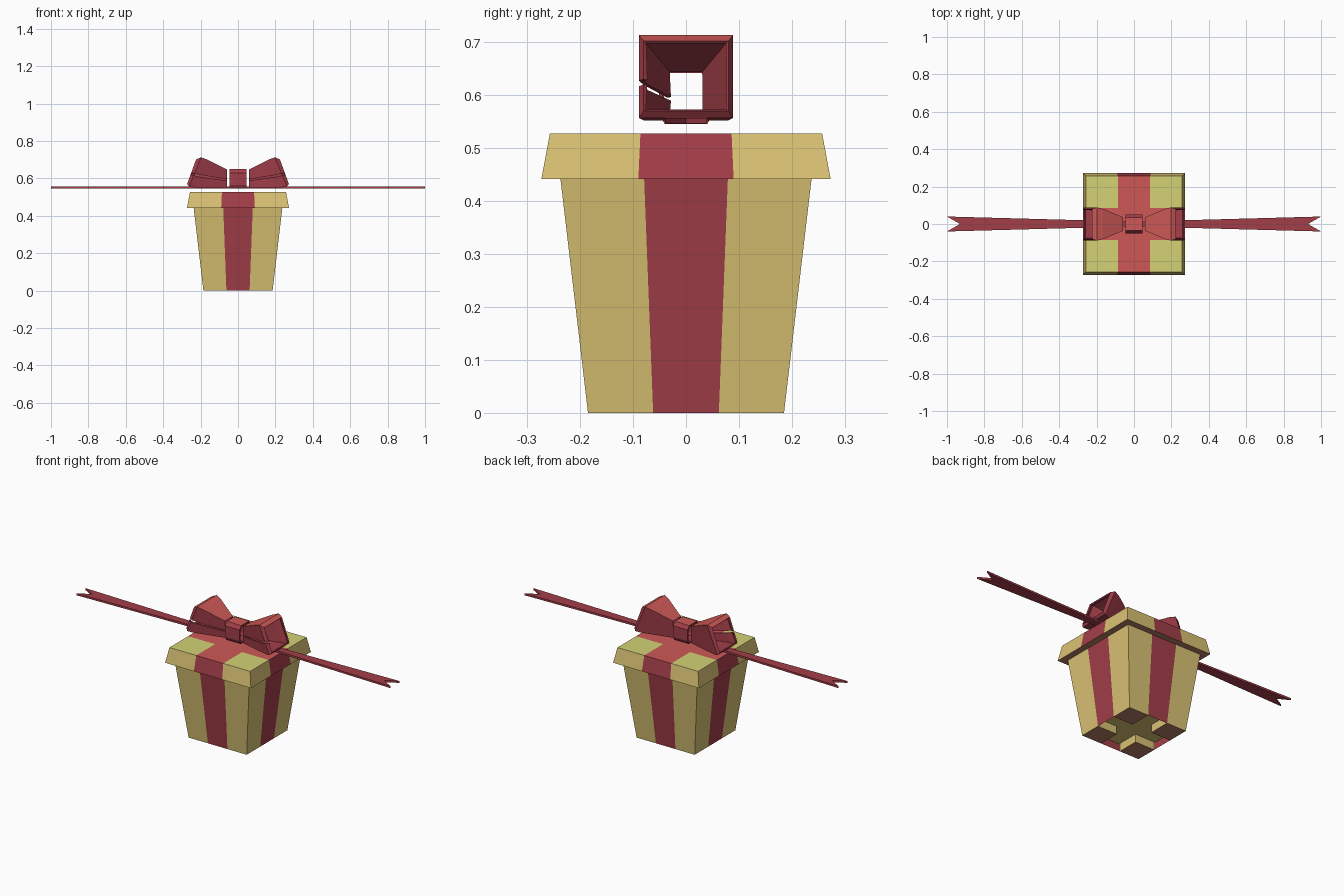
import bpy, bmesh
from mathutils import Vector

if "Cube" in bpy.data.objects:
    bpy.data.objects.remove(bpy.data.objects["Cube"])


def material(name, rgb):
    lin = [((c / 255 + 0.055) / 1.055) ** 2.4 for c in rgb]
    m = bpy.data.materials.new(name)
    m.diffuse_color = (*lin, 1)
    m.use_nodes = True
    m.node_tree.nodes["Principled BSDF"].inputs["Base Color"].default_value = m.diffuse_color
    return m


GOLD = material("gold paper", (218, 194, 116))
LIME = material("yellow green paper", (212, 210, 118))
CRIMSON = material("crimson ribbon", (163, 62, 73))
ROSE = material("light red ribbon", (205, 88, 86))
BROWN = material("brown underside", (180, 126, 98))


def quad(bm, pts, out, mat):
    """Add a face that points along out."""
    f = bm.faces.new([bm.verts.new(p) for p in pts])
    f.normal_update()
    if f.normal.dot(Vector(out)) < 0:
        f.normal_flip()
    f.material_index = mat


def finish(name, bm, mats):
    bmesh.ops.remove_doubles(bm, verts=bm.verts, dist=0.0002)
    me = bpy.data.meshes.new(name)
    bm.to_mesh(me)
    bm.free()
    for m in mats:
        me.materials.append(m)
    ob = bpy.data.objects.new(name, me)
    bpy.context.collection.objects.link(ob)
    return ob


def walls(bm, low, high, paper, ribbon):
    """Four tapered walls with a ribbon stripe; low/high = (half, stripe, z)."""
    a, b = ([-h, -s, s, h] for h, s, _ in (low, high))
    z0, z1 = low[2], high[2]
    for i in range(3):
        mat = ribbon if i == 1 else paper
        for d in (-1, 1):
            y0, y1 = d * low[0], d * high[0]
            row = [(a[i], y0, z0), (a[i + 1], y0, z0), (b[i + 1], y1, z1), (b[i], y1, z1)]
            quad(bm, row, (0, d, 0), mat)
            quad(bm, [(y, x, z) for x, y, z in row], (d, 0, 0), mat)


def cap(bm, level, out, corner, cross):
    """Three by three grid; a mat of None leaves the cell open."""
    h, s, z = level
    g = [-h, -s, s, h]
    for i in range(3):
        for j in range(3):
            mat = cross if 1 in (i, j) else corner
            if mat is not None:
                quad(bm, [(g[i], g[j], z), (g[i + 1], g[j], z),
                          (g[i + 1], g[j + 1], z), (g[i], g[j + 1], z)], (0, 0, out), mat)


# Box with corner feet and a recessed cross-shaped floor
bm = bmesh.new()
foot, top = (0.185, 0.062, 0), (0.237, 0.079, 0.442)
walls(bm, foot, top, 0, 1)
cap(bm, foot, -1, 2, None)
cap(bm, (0.19, 0.062, 0.045), -1, None, 0)
cap(bm, top, 1, 0, 0)
for sx in (-1, 1):
    for sy in (-1, 1):
        s, h = 0.062, 0.185
        side = [(sx * s, sy * s, 0), (sx * s, sy * h, 0), (sx * s, sy * h, 0.045), (sx * s, sy * s, 0.045)]
        quad(bm, side, (-sx, 0, 0), 0)
        side = [(sx * s, sy * s, 0), (sx * h, sy * s, 0), (sx * h, sy * s, 0.045), (sx * s, sy * s, 0.045)]
        quad(bm, side, (0, -sy, 0), 0)
finish("box", bm, [GOLD, CRIMSON, BROWN])

# Lid with crossed ribbon on top
bm = bmesh.new()
rim, crown = (0.273, 0.09, 0.441), (0.257, 0.086, 0.527)
walls(bm, rim, crown, 0, 1)
cap(bm, crown, 1, 2, 3)
cap(bm, rim, -1, 4, 4)
finish("lid", bm, [GOLD, CRIMSON, LIME, ROSE, BROWN])

# Bow loops: flaring open tube with a slit in the front wall
# stations: half width, top x, top z, bottom x, bottom z
stations = [(0.036, 0.058, 0.648, 0.058, 0.552),
            (0.080, 0.165, 0.701, 0.232, 0.552),
            (0.089, 0.198, 0.713, 0.262, 0.557),
            (0.080, 0.224, 0.702, 0.272, 0.570)]
section = [(-1, 0.38), (-1, 0), (1, 0), (1, 1), (-1, 1), (-1, 0.45)]


def tube_point(st, p):
    w, xt, zt, xb, zb = st
    return Vector((xb + (xt - xb) * p[1], w * p[0], zb + (zt - zb) * p[1]))


bm = bmesh.new()
for a, b in zip(stations, stations[1:]):
    mid = (tube_point(a, (0, 0.5)) + tube_point(b, (0, 0.5))) / 2
    for k in range(5):
        p, q = section[k], section[k + 1]
        pts = [tube_point(a, p), tube_point(a, q), tube_point(b, q), tube_point(b, p)]
        quad(bm, pts, sum(pts, Vector()) / 4 - mid, 0 if k == 3 else 1)
loops = finish("bow_loops", bm, [ROSE, CRIMSON])
sol = loops.modifiers.new("thickness", 'SOLIDIFY')
sol.thickness = 0.008
sol.offset = -1
sol.material_offset = 1
sol.material_offset_rim = 1
loops.modifiers.new("mirror", 'MIRROR')

# Knot: chamfered band around the middle, open along x
bm = bmesh.new()
outer = [(-0.04, 0.545), (0.04, 0.545), (0.051, 0.565), (0.051, 0.63),
         (0.036, 0.65), (-0.036, 0.65), (-0.051, 0.63), (-0.051, 0.565)]
for k in range(8):
    p, q = outer[k], outer[(k + 1) % 8]
    out = (0, p[0] + q[0], p[1] + q[1] - 1.195)
    quad(bm, [(-0.046, *p), (0.046, *p), (0.046, *q), (-0.046, *q)], out, 0 if k == 4 else 1)
knot = finish("bow_knot", bm, [ROSE, CRIMSON])
sol = knot.modifiers.new("thickness", 'SOLIDIFY')
sol.thickness = 0.01
sol.offset = -1
sol.material_offset = 1
sol.material_offset_rim = 1

# Tails: long flat ribbons with a swallowtail notch
outline = [(0.046, 0.014), (1.0, 0.04), (0.93, 0.0), (1.0, -0.04), (0.046, -0.014)]
bm = bmesh.new()
low = [bm.verts.new((x, y, 0.546)) for x, y in outline]
high = [bm.verts.new((x, y, 0.557)) for x, y in outline]
for ring in (low, high):
    bm.faces.new([ring[0], ring[1], ring[2]])
    bm.faces.new([ring[0], ring[2], ring[4]])
    bm.faces.new([ring[2], ring[3], ring[4]])
for k in range(5):
    n = (k + 1) % 5
    bm.faces.new([low[k], low[n], high[n], high[k]])
bmesh.ops.recalc_face_normals(bm, faces=bm.faces)
tails = finish("ribbon_tails", bm, [CRIMSON])
tails.modifiers.new("mirror", 'MIRROR')
